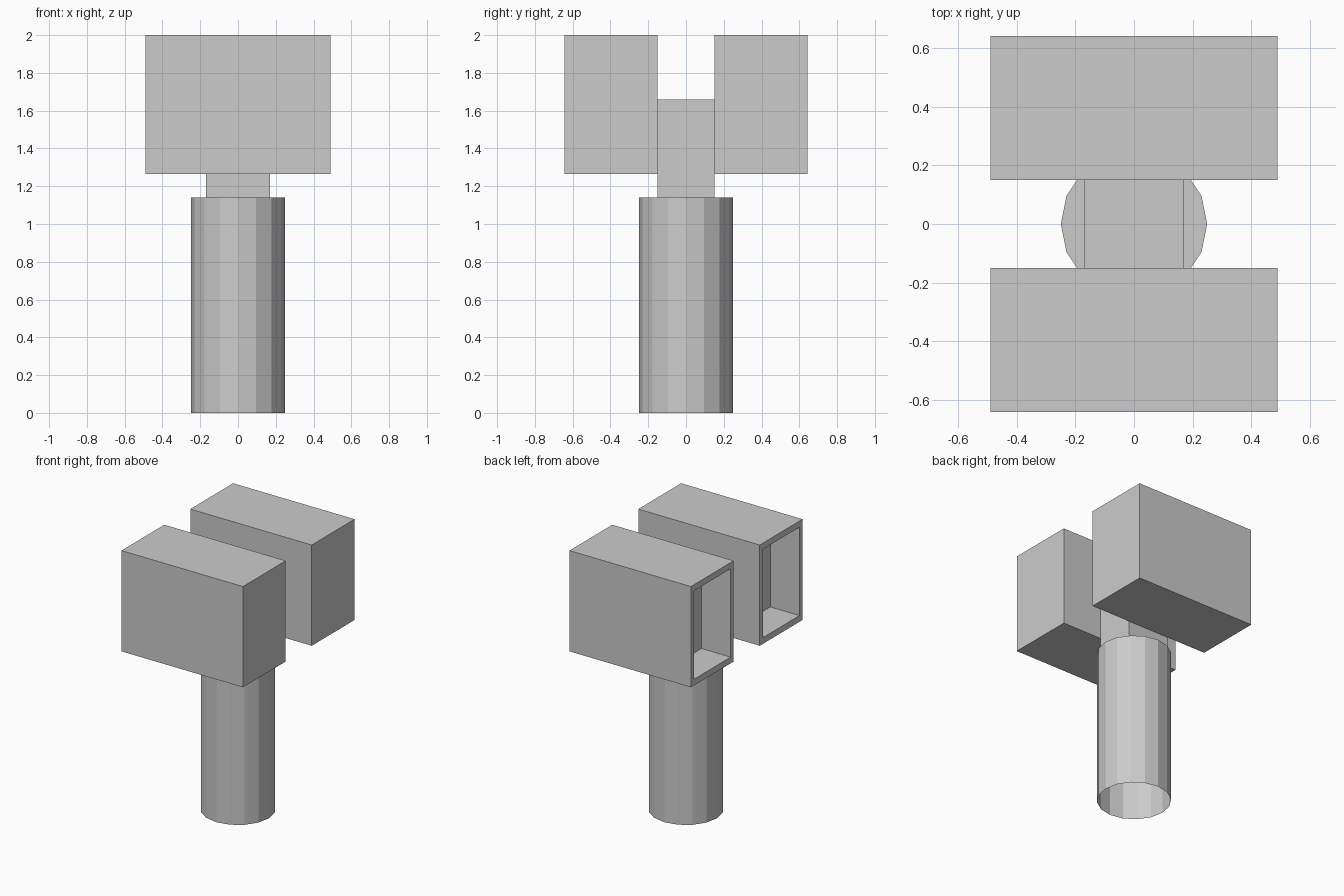
import bpy
import bmesh
from mathutils import Matrix, Vector

cube = bpy.data.objects.get("Cube")
if cube:
    bpy.data.objects.remove(cube, do_unlink=True)

GREY = (0.6, 0.6, 0.6, 1.0)
grey = bpy.data.materials.new("plain grey")
grey.use_nodes = True
grey.diffuse_color = GREY
grey.node_tree.nodes["Principled BSDF"].inputs["Base Color"].default_value = GREY


def finish(name, bm):
    mesh = bpy.data.meshes.new(name)
    bm.to_mesh(mesh)
    bm.free()
    mesh.materials.append(grey)
    obj = bpy.data.objects.new(name, mesh)
    bpy.context.collection.objects.link(obj)
    return obj


def box(low, high):
    low, high = Vector(low), Vector(high)
    bm = bmesh.new()
    size = Matrix.Diagonal((*(high - low), 1))
    bmesh.ops.create_cube(bm, size=1, matrix=Matrix.Translation((low + high) / 2) @ size)
    return bm


# Handle: faceted tube, capped on top and open underneath
HANDLE_TOP = 1.14
bm = bmesh.new()
bmesh.ops.create_cone(bm, cap_ends=True, segments=16, radius1=0.25, radius2=0.25,
                      depth=HANDLE_TOP, matrix=Matrix.Translation((0, 0, HANDLE_TOP / 2)))
bottom = [f for f in bm.faces if f.normal.z < -0.9]
bmesh.ops.delete(bm, geom=bottom, context="FACES_ONLY")
finish("handle", bm)

# Neck joining the handle to both heads
finish("neck", box((-0.17, -0.15, HANDLE_TOP), (0.17, 0.15, 1.66)))


# Heads: blocks with a rectangular recess in the -x end
def head(name, y_low, y_high):
    bm = box((-0.49, y_low, 1.265), (0.49, y_high, 2.0))
    end = min(bm.faces, key=lambda f: f.calc_center_median().x)
    bmesh.ops.inset_region(bm, faces=[end], thickness=0.05)
    mid_z = end.calc_center_median().z
    for v in end.verts:
        v.co.z += 0.01 if v.co.z < mid_z else -0.01
    floor = bmesh.ops.extrude_discrete_faces(bm, faces=[end])["faces"]
    bmesh.ops.translate(bm, verts=floor[0].verts, vec=(0.235, 0, 0))
    bmesh.ops.recalc_face_normals(bm, faces=bm.faces)
    finish(name, bm)


head("front_head", -0.643, -0.15)
head("back_head", 0.15, 0.643)
